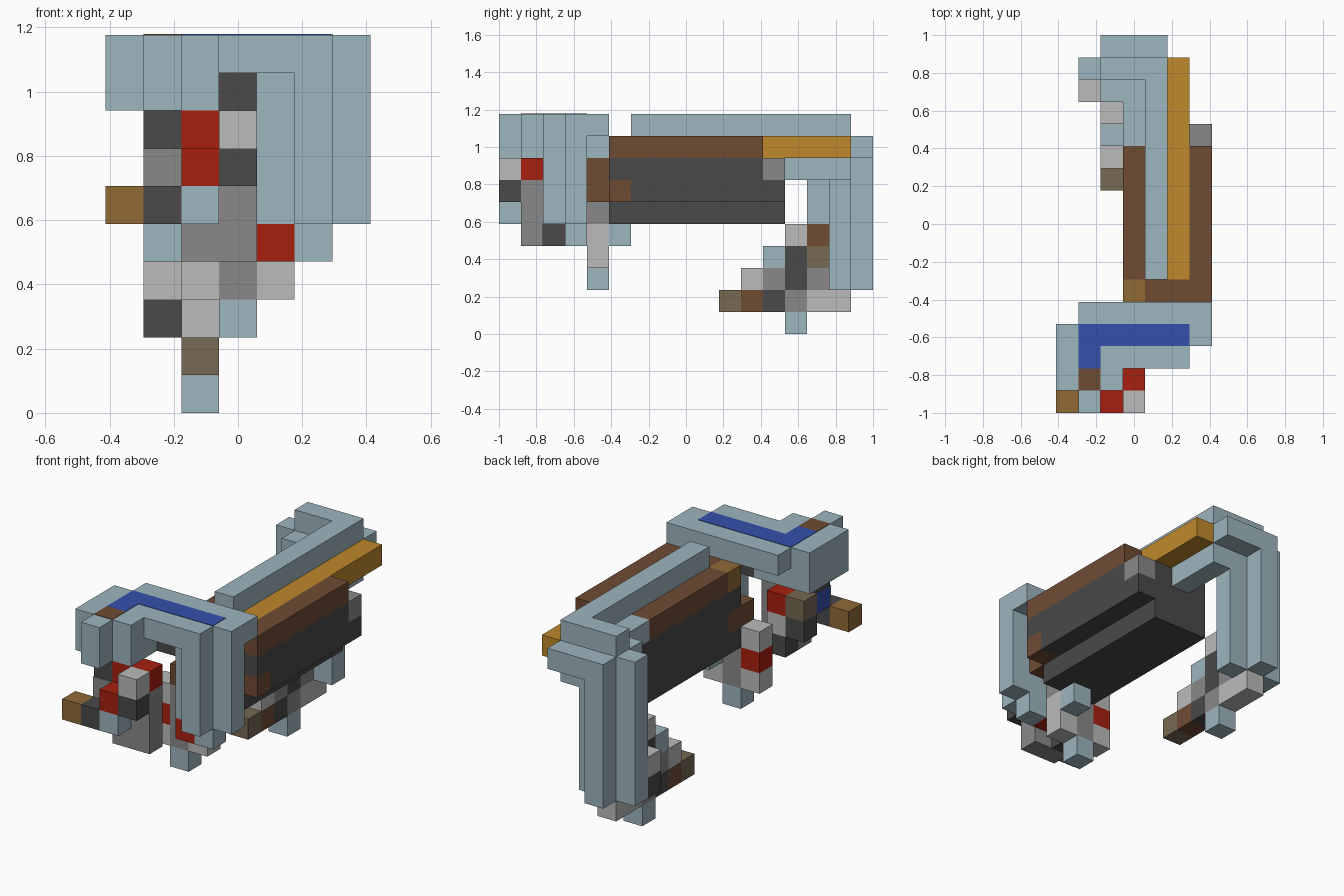
import bpy
import bmesh
from mathutils import Matrix, Vector

cube = bpy.data.objects.get("Cube")
if cube:
    bpy.data.objects.remove(cube, do_unlink=True)

CELL = 2 / 17
ORIGIN = Vector((-3.5, -8.5, 0))

PALETTE = {
    "pale_blue": (.34, .465, .52),
    "royal_blue": (.033, .08, .41),
    "charcoal": (.067, .067, .067),
    "mid_grey": (.25, .25, .25),
    "light_grey": (.49, .5, .49),
    "red": (.39, .014, .005),
    "ochre": (.28, .145, .036),
    "gold": (.52, .25, .025),
    "brown": (.162, .072, .034),
    "taupe": (.184, .138, .084),
}
materials = {}
for label, rgb in PALETTE.items():
    mat = bpy.data.materials.new(label)
    mat.use_nodes = True
    mat.diffuse_color = (*rgb, 1)
    shader = next(n for n in mat.node_tree.nodes if n.type == "BSDF_PRINCIPLED")
    shader.inputs["Base Color"].default_value = (*rgb, 1)
    materials[label] = mat


def make_part(name, blocks):
    """Build one object from (colour, corner, size) blocks measured in cells."""
    mesh = bpy.data.meshes.new(name)
    bm = bmesh.new()
    slots = []
    for colour, corner, size in blocks:
        if colour not in slots:
            slots.append(colour)
            mesh.materials.append(materials[colour])
        centre = (Vector(corner) + Vector(size) / 2 + ORIGIN) * CELL
        place = Matrix.Translation(centre) @ Matrix.Diagonal((*(Vector(size) * CELL), 1))
        made = bmesh.ops.create_cube(bm, size=1, matrix=place)
        for face in {f for v in made["verts"] for f in v.link_faces}:
            face.material_index = slots.index(colour)
    bm.to_mesh(mesh)
    bm.free()
    obj = bpy.data.objects.new(name, mesh)
    bpy.context.collection.objects.link(obj)


def block(name, colour, corner, size=(1, 1, 1)):
    make_part(name, [(colour, corner, size)])


def run(name, corner, direction, colours):
    """Lay a line of single cells, one per colour, along a direction."""
    step = Vector(direction)
    make_part(name, [(c, Vector(corner) + step * n, (1, 1, 1))
                     for n, c in enumerate(colours.split())])


UP, BACK = (0, 0, 1), (0, 1, 0)

# Front canopy, laid in rows from front to back
for row, (start, width) in enumerate([(1, 1), (0, 3), (0, 6), (0, 7), (1, 6)]):
    block("canopy_row", "pale_blue", (start, row, 9), (width, 1, 1))

# Inlaid plates on the canopy
block("canopy_stripe_long", "royal_blue", (1, 3, 10), (5, 1, .02))
block("canopy_stripe_short", "royal_blue", (1, 2, 10), (1, 1, .02))
block("canopy_patch", "brown", (1, 1, 10), (1, 1, .02))

# Canopy underside and hanging front posts
block("canopy_brow", "pale_blue", (1, 0, 8))
block("canopy_underside", "pale_blue", (0, 1, 8), (3, 3, 1))
block("canopy_core", "charcoal", (3, 3, 8))
block("front_post_outer", "pale_blue", (6, 3, 5), (1, 1, 4))
block("front_post_middle", "pale_blue", (5, 2, 5), (1, 1, 4))
block("front_post_rear", "pale_blue", (5, 3, 4), (1, 1, 5))
block("front_post_inner", "pale_blue", (4, 3, 5), (1, 1, 4))
block("front_post_brace", "pale_blue", (5, 4, 8))

# Front cluster
run("cluster_nose", (3, 0, 6), UP, "charcoal light_grey")
run("cluster_cheek", (2, 0, 5), UP, "pale_blue red")
run("cluster_column", (3, 1, 4), UP, "mid_grey mid_grey mid_grey red")
run("cluster_inner_column", (2, 1, 4), UP, "mid_grey mid_grey red red")
run("cluster_side", (1, 1, 6), UP, "royal_blue charcoal")
block("cluster_side_plate", "mid_grey", (1, .95, 6), (1, .05, 1))
run("cluster_peg", (0, 0, 5), (1, 0, 0), "ochre charcoal")
run("cluster_rear_side", (1, 2, 5), UP, "charcoal taupe")
run("cluster_rear", (2, 2, 4), UP, "charcoal light_grey red")

# Front grip below the body
run("grip_side", (2, 4, 3), UP, "light_grey red light_grey")
run("grip_centre", (3, 4, 2), UP, "pale_blue mid_grey mid_grey mid_grey")
run("grip_outer", (4, 4, 3), UP, "light_grey light_grey mid_grey")
block("grip_front_stud", "red", (4, 3, 4))
block("grip_rear_stud", "pale_blue", (4, 5, 4))

# Main body
block("body_keel", "charcoal", (3, 5, 5), (3, 8, 1))
block("body_lower", "charcoal", (3, 6, 6), (4, 7, 1))
block("body_upper", "charcoal", (3, 5, 7), (4, 7, 1))
block("body_end", "charcoal", (3, 12, 7), (3, 1, 1))
block("body_end_corner", "mid_grey", (6, 12, 7))
block("body_front_band", "brown", (3, 5, 6), (4, 1, 1))
block("body_front_cap", "brown", (3, 4, 6), (3, 1, 1))
block("body_front_cheek", "brown", (5, 4, 7))

# Rails on top of the body
block("rail_front", "brown", (4, 5, 8), (3, 1, 1))
block("rail_corner", "ochre", (3, 5, 8))
block("rail_right", "brown", (3, 6, 8), (1, 6, 1))
block("rail_left", "brown", (6, 6, 8), (1, 6, 1))
block("rail_centre", "brown", (4, 6, 8), (1, 6, 1))
block("gold_rail", "gold", (5, 6, 8), (1, 10, 1))
block("spine", "pale_blue", (4, 6, 9), (1, 10, 1))
block("spine_hook", "pale_blue", (2, 15, 9), (2, 1, 1))

# Rear arm and leg posts
block("rear_arm", "pale_blue", (4, 12, 8), (1, 5, 1))
block("rear_arm_lower", "pale_blue", (4, 13, 7), (1, 3, 1))
block("rear_arm_side", "pale_blue", (3, 12, 8), (1, 3, 1))
block("rear_cap", "pale_blue", (3, 16, 8))
block("rear_post_outer", "pale_blue", (1, 15, 2), (1, 1, 7))
block("rear_post_middle", "pale_blue", (2, 15, 2), (1, 2, 7))
block("rear_post_inner", "pale_blue", (3, 15, 2), (1, 1, 7))
block("rear_post_front", "pale_blue", (2, 14, 5), (1, 1, 4))

# Rear foot, in layers from the ground upward
block("foot_stud", "pale_blue", (2, 13, 0))
run("foot_base", (2, 10, 1), BACK,
    "taupe brown charcoal mid_grey light_grey light_grey")
run("foot_instep", (2, 11, 2), BACK, "light_grey mid_grey charcoal mid_grey")
run("foot_ankle", (2, 12, 3), BACK, "pale_blue charcoal taupe")
run("foot_top", (2, 13, 4), BACK, "light_grey brown")
run("foot_side", (1, 14, 2), UP, "charcoal light_grey")
